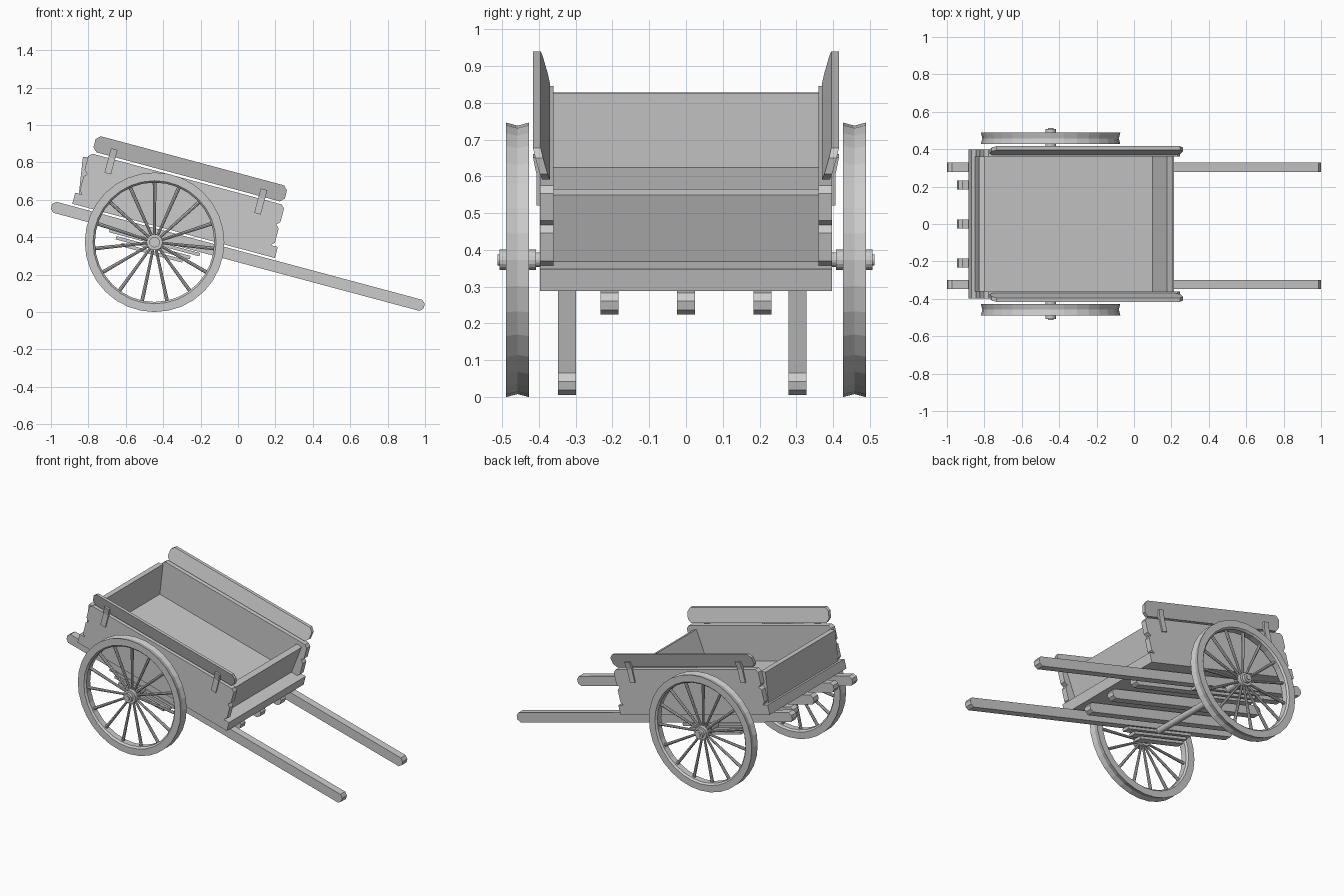
import bpy, bmesh, math
from mathutils import Matrix, Vector

if "Cube" in bpy.data.objects:
    bpy.data.objects.remove(bpy.data.objects["Cube"])

# Cart frame: origin on the axle, tilted nose-down by 15 degrees
TILT = Matrix.Translation((-0.446, 0, 0.373)) @ Matrix.Rotation(math.radians(15), 4, 'Y')
LEVEL = Matrix.Translation((-0.446, 0, 0.373))


def finish(name, bm, matrix):
    bmesh.ops.recalc_face_normals(bm, faces=bm.faces)
    mesh = bpy.data.meshes.new(name)
    bm.to_mesh(mesh)
    bm.free()
    ob = bpy.data.objects.new(name, mesh)
    ob.matrix_world = matrix
    bpy.context.collection.objects.link(ob)
    return ob


def prism(name, pts, a, b, axis='Y', lean=None):
    """Extrude a profile: (x, z) along y, or (y, z) along x. lean shifts y by height."""
    bm = bmesh.new()
    place = (lambda p, t: (p[0], t, p[1])) if axis == 'Y' else (lambda p, t: (t, p[0], p[1]))
    r0 = [bm.verts.new(place(p, a)) for p in pts]
    r1 = [bm.verts.new(place(p, b)) for p in pts]
    bm.faces.new(r0)
    bm.faces.new(r1)
    n = len(pts)
    for i in range(n):
        j = (i + 1) % n
        bm.faces.new((r0[i], r0[j], r1[j], r1[i]))
    if lean:
        base, slope = lean
        for v in bm.verts:
            v.co.y += (v.co.z - base) * slope
    return finish(name, bm, TILT)


def chamfered(x0, x1, z0, z1, c):
    return [(x0 + c, z0), (x1 - c, z0), (x1, z0 + c), (x1, z1 - c),
            (x1 - c, z1), (x0 + c, z1), (x0, z1 - c), (x0, z0 + c)]


def rect(x0, x1, z0, z1):
    return [(x0, z0), (x1, z0), (x1, z1), (x0, z1)]


def lathe(bm, profile, n):
    """Closed (radius, y) loop revolved about the y axis."""
    rings = [[bm.verts.new((r * math.sin(2 * math.pi * k / n), y, r * math.cos(2 * math.pi * k / n)))
              for r, y in profile] for k in range(n)]
    m = len(profile)
    for k in range(n):
        p, q = rings[k], rings[(k + 1) % n]
        for i in range(m):
            j = (i + 1) % m
            bm.faces.new((p[i], p[j], q[j], q[i]))


def rod(bm, r, y0, y1, n=16):
    m = Matrix.Translation((0, (y0 + y1) / 2, 0)) @ Matrix.Rotation(math.pi / 2, 4, 'X')
    bmesh.ops.create_cone(bm, cap_ends=True, segments=n, radius1=r, radius2=r,
                          depth=abs(y1 - y0), matrix=m)


# Shafts and under-bed beams
for name, y in (("shaft_near", -0.323), ("shaft_far", 0.303)):
    prism(name, chamfered(-0.582, 1.481, 0.012, 0.073, 0.018), y - 0.0245, y + 0.0245)
for i, y in enumerate((-0.208, 0, 0.208)):
    prism(f"bed_beam_{i}", chamfered(-0.525, 0.637, 0.012, 0.073, 0.018), y - 0.0245, y + 0.0245)

# Bed and end boards
prism("bed", rect(-0.478, 0.643, 0.085, 0.146), -0.397, 0.397)
prism("front_board", [(0.526, 0.145), (0.563, 0.145), (0.586, 0.340), (0.552, 0.347)], -0.361, 0.361)
prism("back_board", [(-0.458, 0.145), (-0.425, 0.145), (-0.455, 0.348), (-0.488, 0.341)], -0.361, 0.361)

# Sides: two planks, leaning top rail, bent brackets, leaf springs
for side, s in (("near", -1), ("far", 1)):
    prism(f"side_plank_low_{side}", chamfered(-0.458, 0.622, 0.146, 0.260, 0.018), s * 0.360, s * 0.397)
    prism(f"side_plank_high_{side}", chamfered(-0.462, 0.622, 0.260, 0.371, 0.018), s * 0.360, s * 0.397)
    prism(f"top_rail_{side}", chamfered(-0.447, 0.612, 0.384, 0.473, 0.022),
          s * 0.370, s * 0.391, lean=(0.384, s * 0.28))
    for i, x in enumerate((-0.337, 0.492)):
        profile = [(0.396, 0.290), (0.406, 0.290), (0.406, 0.375), (0.416, 0.425),
                   (0.402, 0.425), (0.390, 0.380), (0.396, 0.365)]
        prism(f"rail_bracket_{side}_{i}", [(s * y, z) for y, z in profile],
              x - 0.018, x + 0.018, axis='X')
    yc = -0.323 if s < 0 else 0.303
    for i, half in enumerate((0.25, 0.205, 0.17)):
        z = -0.002 - 0.028 * i
        prism(f"spring_leaf_{side}_{i}", rect(-half, half, z - 0.009, z + 0.009),
              yc - 0.024, yc + 0.024)

# Axle
bm = bmesh.new()
rod(bm, 0.02, -0.43, 0.43)
finish("axle", bm, LEVEL)

# Wheels: grooved rim, hub, 15 spokes
for side, s in (("near", -1), ("far", 1)):
    bm = bmesh.new()
    lathe(bm, [(0.373, s * 0.427), (0.365, s * 0.458), (0.373, s * 0.489), (0.329, s * 0.489),
               (0.319, s * 0.478), (0.319, s * 0.438), (0.329, s * 0.427)], 32)
    finish(f"wheel_rim_{side}", bm, LEVEL)

    bm = bmesh.new()
    rod(bm, 0.028, s * 0.408, s * 0.507)
    rod(bm, 0.043, s * 0.430, s * 0.487)
    rod(bm, 0.015, s * 0.500, s * 0.512)
    finish(f"wheel_hub_{side}", bm, LEVEL)

    bm = bmesh.new()
    for k in range(15):
        m = (Matrix.Rotation(2 * math.pi * k / 15, 4, 'Y')
             @ Matrix.Translation((0, s * 0.458, 0.18)))
        bmesh.ops.create_cone(bm, cap_ends=True, segments=8, radius1=0.007, radius2=0.010,
                              depth=0.29, matrix=m)
    finish(f"wheel_spokes_{side}", bm, LEVEL)
